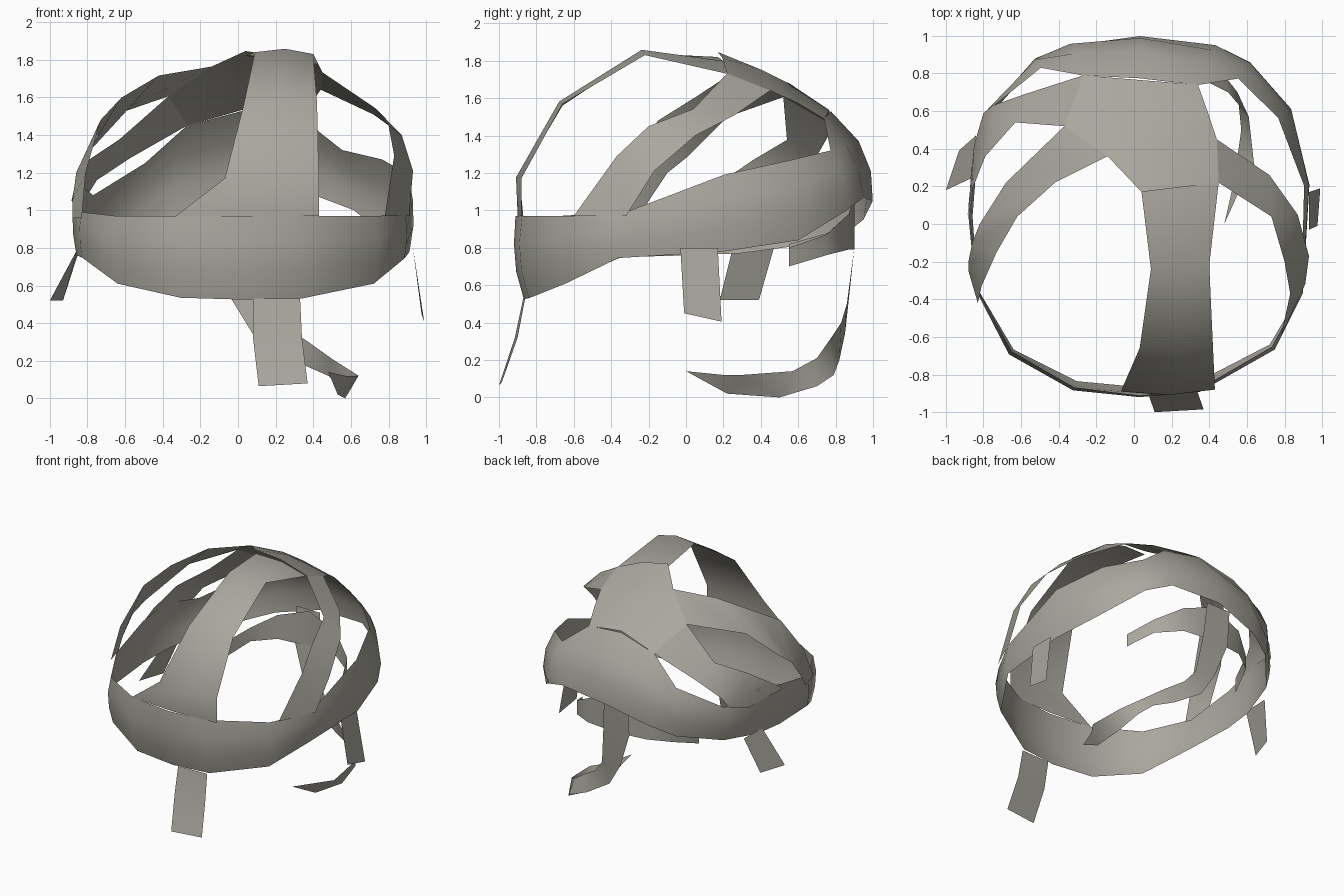
import bpy, bmesh, math
from mathutils import Vector

old = bpy.data.objects.get("Cube")
if old:
    bpy.data.objects.remove(old, do_unlink=True)

grey = bpy.data.materials.new("warm_grey")
grey.use_nodes = True
colour = (0.40, 0.385, 0.34, 1)
grey.diffuse_color = colour
grey.node_tree.nodes["Principled BSDF"].inputs["Base Color"].default_value = colour

CX, CY, RX, RY = 0.03, 0.04, 0.91, 0.96   # dome centre and radii
MIDDLE = Vector((CX, CY, 0.95))


def girth(y):
    """Height of the widest line of the tilted dome."""
    return 0.95 + 0.15 * y


def rise(y):
    """Height of the dome above its widest line."""
    return max(0.72, 0.93 - 0.3 * y)


def on_top(x, y, z=None):
    """Point over (x, y) on the dome, unless its height is given."""
    if z is None:
        q = 1 - ((x - CX) / RX) ** 2 - ((y - CY) / RY) ** 2
        z = girth(y) + rise(y) * math.sqrt(max(q, 0))
    return Vector((x, y, z))


def on_side(angle, z):
    """Point on the squarish dome wall at a compass angle and height."""
    a = math.radians(angle)
    r = 1
    for _ in range(12):
        y = CY + RY * r * math.sin(a)
        d = z - girth(y)
        d /= rise(y) if d > 0 else 0.9
        r = math.sqrt(max(1 - d * d, 0.05))
        r *= 1 + 0.08 * math.sin(2 * a) ** 2 * max(0, 1 - 2 * max(d, 0))
    return Vector((CX + RX * r * math.cos(a), CY + RY * r * math.sin(a), z))


def loft(name, rows):
    """Sheet through rows of points, facing away from the dome centre."""
    bm = bmesh.new()
    grid = [[bm.verts.new(p) for p in row] for row in rows]
    for r0, r1 in zip(grid, grid[1:]):
        for i in range(len(r0) - 1):
            bm.faces.new((r0[i], r0[i + 1], r1[i + 1], r1[i]))
    bmesh.ops.remove_doubles(bm, verts=bm.verts, dist=0.001)
    bmesh.ops.recalc_face_normals(bm, faces=bm.faces)
    bm.normal_update()
    if sum(f.normal.dot(f.calc_center_median() - MIDDLE) for f in bm.faces) < 0:
        bmesh.ops.reverse_faces(bm, faces=bm.faces)
    mesh = bpy.data.meshes.new(name)
    bm.to_mesh(mesh)
    bm.free()
    mesh.materials.append(grey)
    for f in mesh.polygons:
        f.use_smooth = True
    obj = bpy.data.objects.new(name, mesh)
    bpy.context.collection.objects.link(obj)


def strap(name, left, right, cols=1, bulge=0):
    """Ribbon between two edges, bent over the dome where heights are free."""
    rows = []
    for a, b in zip(left, right):
        free = len(a) == 2 and len(b) == 2
        a, b = (a, b) if free else (on_top(*a), on_top(*b))
        row = []
        for i in range(cols + 1):
            t = i / cols
            p = on_top(*[u + (v - u) * t for u, v in zip(a, b)])
            if not free:
                p += (p - MIDDLE).normalized() * bulge * 4 * t * (1 - t)
            row.append(p)
        rows.append(row)
    loft(name, rows)


# Rim band: compass angle, top height, bottom height
rim = [(-90, .97, .525), (-70, .97, .53), (-43, .97, .61), (-24, .975, .745),
       (10, 1.19, .78), (34, 1.27, .84), (53, 1.32, 1.0), (65, 1.49, 1.07),
       (90, 1.53, 1.05), (113, 1.45, .95), (125, 1.25, .88), (146, 1.08, .81),
       (165, 1.14, .77), (180, 1.08, .76), (203, .99, .75), (225, .97, .61),
       (248, .97, .535), (270, .97, .525)]
loft("rim_band", [[on_side(a, t + (b - t) * i / 3) for i in range(4)] for a, t, b in rim])

# Strap from the front rim over the crown
strap("crown_strap",
      [(-.33, -.87, .97), (-.07, -.89, 1.17), (.03, -.66, 1.56), (.09, -.24, 1.84), (.04, .17, 1.82)],
      [(.43, -.88, .97), (.43, -.88, 1.17), (.42, -.66, 1.57), (.40, -.22, 1.83), (.45, .22, 1.73)],
      2, .025)

# Solid sheet from the crown down to the back of the rim band
strap("back_sheet",
      [(.04, .17), (-.14, .36), (-.37, .52), (-.27, .79)],
      [(.45, .22), (.44, .45), (.39, .6), (.34, .74)], 2)

# Side straps
strap("left_strap",
      [(.45, .22), (.73, .04), (.8, -.2, 1.45), (.83, -.37, 1.29), (.78, -.6, .97)],
      [(.44, .45), (.72, .26), (.87, .05, 1.4), (.93, -.17, 1.21), (.91, -.32, .97)])
strap("right_front_strap",
      [(-.14, .36), (-.42, .22), (-.62, .04), (-.73, -.15, 1.48), (-.81, -.33, 1.2), (-.83, -.42, .96)],
      [(-.37, .52), (-.68, .22), (-.82, 0), (-.86, -.1, 1.2), (-.88, -.2, 1.05), (-.88, -.25, .96)])
strap("right_back_strap",
      [(-.37, .52), (-.63, .54), (-.79, .36, 1.27), (-.865, .17, 1.14), (-.885, .04, 1.05)],
      [(-.27, .79), (-.58, .69), (-.75, .63, 1.16), (-.8, .59, 1.08), (-.85, .42, 1.03)])

# Hanging straps
strap("front_chin_strap",
      [(.08, -.87, .53), (.08, -.915, .32), (.11, -1, .065)],
      [(.33, -.86, .53), (.34, -.9, .32), (.37, -.985, .08)])
strap("left_tab", [(.93, -.03, .8), (.975, -.01, .45)], [(.93, .17, .8), (.99, .19, .405)])
strap("right_tab", [(-.85, .25, .8), (-1, .18, .52)], [(-.84, .47, .8), (-.93, .39, .52)])

# Nape strap wrapping round the back, with both ends free
nape = [(.53, .55, .8, .7), (.44, .75, .87, .76), (.26, .87, .98, .79), (0, .9, 1.07, .79),
        (-.26, .87, .98, .79), (-.42, .76, .88, .77), (-.5, .55, .82, .7)]
strap("nape_strap", [(x, y, t) for x, y, t, b in nape], [(x, y, b) for x, y, t, b in nape])

# Long strap curling down from the nape
strap("rear_chin_strap",
      [(.08, .92, 1.07), (.1, .9, .8), (.14, .86, .5), (.22, .83, .4), (.36, .77, .31),
       (.5, .7, .21), (.61, .57, .14), (.64, .3, .12), (.57, .2, .12), (.48, 0, .14)],
      [(-.13, .92, 1.07), (-.13, .9, .8), (-.03, .87, .52), (.08, .85, .34), (.3, .82, .2),
       (.48, .79, .12), (.55, .7, .06), (.57, .5, 0), (.53, .22, .02), (.48, 0, .14)])
